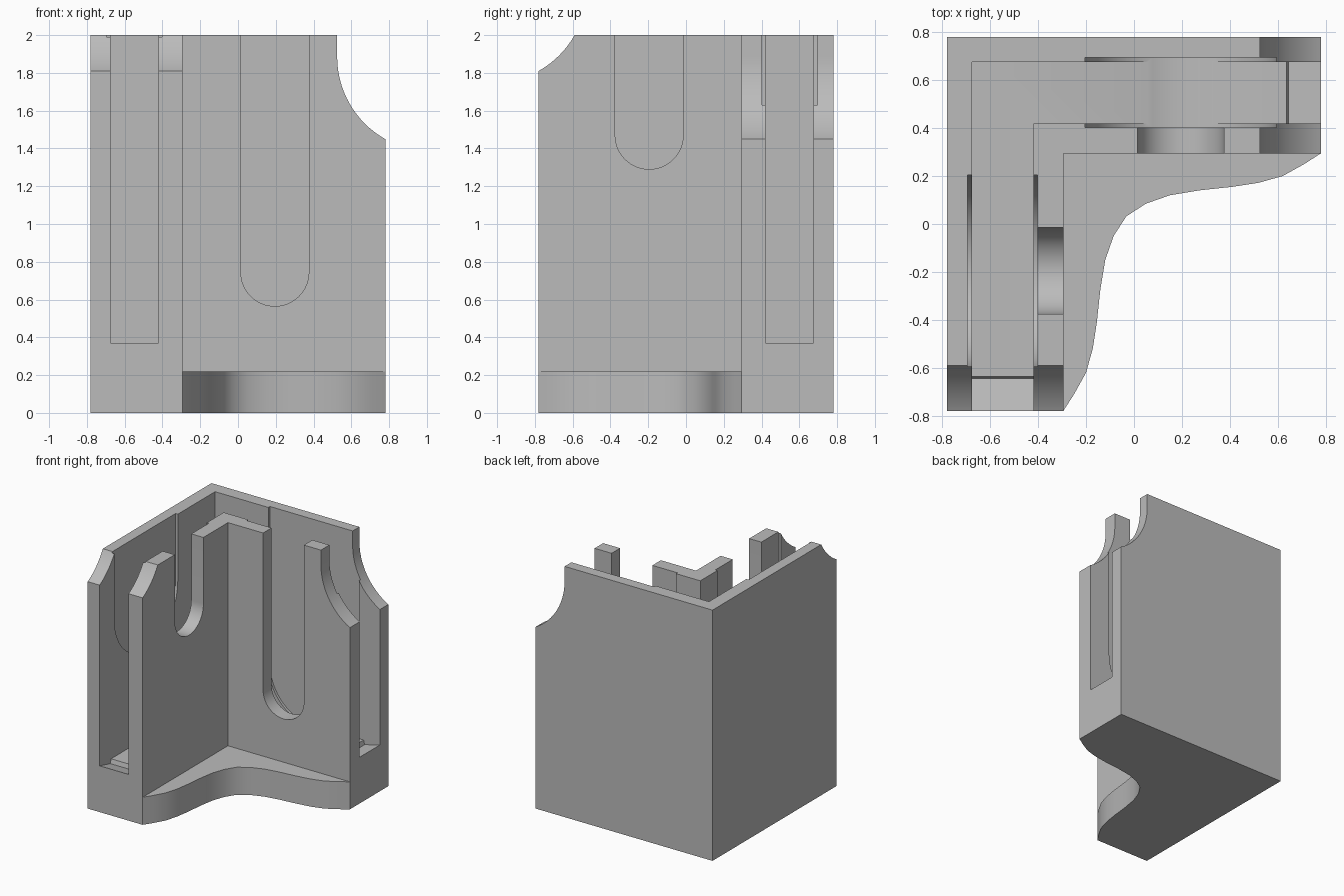
import bpy, bmesh, math
from mathutils import Vector

old = bpy.data.objects.get("Cube")
if old:
    bpy.data.objects.remove(old, do_unlink=True)

# Single grey material
grey = bpy.data.materials.new("plain grey")
grey.use_nodes = True
colour = (0.5, 0.5, 0.5, 1)
grey.diffuse_color = colour
grey.node_tree.nodes["Principled BSDF"].inputs["Base Color"].default_value = colour

HALF, INNER = 0.78, 0.295        # outer edge and inner face of each arm
SLOT_IN, SLOT_OUT = 0.42, 0.675  # panel slot across an arm
FLOOR = 0.37


def prism(name, points, sweep):
    """Extrude a closed outline along the sweep vector."""
    bm = bmesh.new()
    face = bm.faces.new([bm.verts.new(p) for p in points])
    top = bmesh.ops.extrude_face_region(bm, geom=[face])["geom"]
    verts = [v for v in top if isinstance(v, bmesh.types.BMVert)]
    bmesh.ops.translate(bm, verts=verts, vec=sweep)
    bmesh.ops.recalc_face_normals(bm, faces=bm.faces)
    mesh = bpy.data.meshes.new(name)
    bm.to_mesh(mesh)
    bm.free()
    mesh.materials.append(grey)
    obj = bpy.data.objects.new(name, mesh)
    bpy.context.collection.objects.link(obj)
    return obj


def upright(name, outline, low, high):
    return prism(name, [(x, y, low) for x, y in outline], (0, 0, high - low))


def combine(target, tool, operation):
    mod = target.modifiers.new(operation, "BOOLEAN")
    mod.operation, mod.object, mod.solver = operation, tool, "EXACT"
    bpy.context.view_layer.objects.active = target
    bpy.ops.object.modifier_apply(modifier=mod.name)
    bpy.data.objects.remove(tool, do_unlink=True)


def elbow(inner, outer, end):
    """L outline, running along the back and the right-hand side."""
    return [(-outer, outer), (-outer, -end), (-inner, -end),
            (-inner, inner), (end, inner), (end, outer)]


def arc(cx, cz, radius, start, stop, steps):
    angles = [math.radians(start + (stop - start) * i / steps) for i in range(steps + 1)]
    return [(cx + radius * math.cos(a), cz + radius * math.sin(a)) for a in angles]


def u_shape(cx, cz, radius):
    return arc(cx, cz, radius, 180, 360, 32) + [(cx + radius, 3), (cx - radius, 3)]


# Corner body with a curved foot that mirrors across the diagonal
body = upright("corner_bracket", elbow(INNER, HALF, HALF), 0, 2)
curve = [(0.78, 0.295), (0.71, 0.25), (0.62, 0.2), (0.52, 0.172), (0.41, 0.155),
         (0.27, 0.14), (0.15, 0.12), (0.05, 0.085), (-0.032, 0.032)]
curve += [(-y, -x) for x, y in reversed(curve[:-1])]
foot = upright("foot", curve + [(-0.4, -HALF), (-0.4, 0.4), (HALF, 0.4)], 0, 0.22)
combine(body, foot, "UNION")

# Panel slot running round the corner
combine(body, upright("slot", elbow(SLOT_IN, SLOT_OUT, 1), FLOOR, 3), "DIFFERENCE")


def cut_arm(left_arm, outline, near, far):
    """Cut an outline (along arm, height) through an arm between two depths."""
    points = [(u, near, z) for u, z in outline]
    sweep = Vector((0, far - near, 0))
    if left_arm:
        points = [(-v, -u, z) for u, v, z in points]
        sweep = Vector((near - far, 0, 0))
    combine(body, prism("cutter", points, sweep), "DIFFERENCE")


# Each arm: window in the inner wall, shallow recess, scooped end, floor catch
for left_arm, window_z, scoop_z in ((False, 0.745, 1.885), (True, 1.47, 2.246)):
    cut_arm(left_arm, u_shape(0.195, window_z, 0.18), 0.2, 0.5)
    cut_arm(left_arm, u_shape(0.195, window_z, 0.4), 0.402, 0.695)
    scoop = arc(1.025, scoop_z, 0.5, 180, 270, 24) + [(1.025, 3), (0.525, 3)]
    cut_arm(left_arm, scoop, 0.2, 0.9)
    catch = [(0.8, 0.374), (0.645, 0.335), (0.633, 0.38), (0.8, 0.5)]
    cut_arm(left_arm, catch, SLOT_IN, SLOT_OUT)

# Smooth the curves and keep the edges crisp
bpy.ops.object.select_all(action="DESELECT")
body.select_set(True)
bpy.context.view_layer.objects.active = body
bpy.ops.object.shade_smooth_by_angle(angle=math.radians(30))
